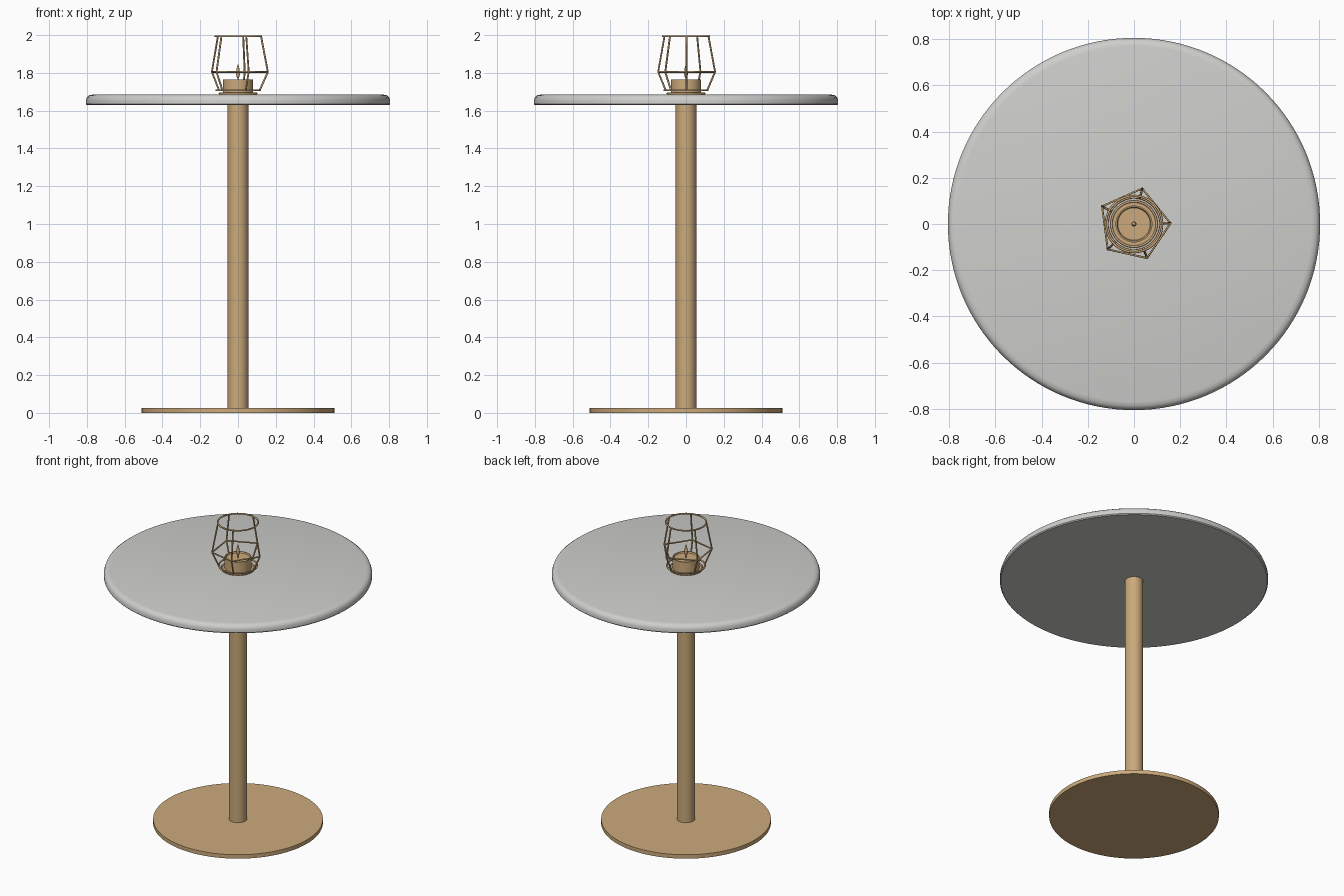
import bpy
from math import cos, sin, radians, pi

if "Cube" in bpy.data.objects:
    bpy.data.objects.remove(bpy.data.objects["Cube"], do_unlink=True)


def material(name, colour):
    m = bpy.data.materials.new(name)
    m.use_nodes = True
    m.diffuse_color = colour
    m.node_tree.nodes["Principled BSDF"].inputs["Base Color"].default_value = colour
    return m


TAN = material("tan brass", (0.60, 0.40, 0.20, 1))
GREY = material("pale grey", (0.62, 0.62, 0.60, 1))


def lathe(name, profile, mat, steps=64):
    """Revolve (radius, height) points about z; the ends lie on the axis."""
    verts, faces, rings = [], [], []
    for r, z in profile:
        start, count = len(verts), steps if r else 1
        rings.append([start + i % count for i in range(steps)])
        verts += [(r * cos(2 * pi * i / steps), r * sin(2 * pi * i / steps), z)
                  for i in range(count)]
    for low, high in zip(rings, rings[1:]):
        for i in range(steps):
            j = (i + 1) % steps
            quad = [low[i], low[j], high[j], high[i]]
            faces.append(list(dict.fromkeys(quad)))
    mesh = bpy.data.meshes.new(name)
    mesh.from_pydata(verts, [], faces)
    mesh.materials.append(mat)
    obj = bpy.data.objects.new(name, mesh)
    bpy.context.collection.objects.link(obj)
    bpy.ops.object.select_all(action="DESELECT")
    obj.select_set(True)
    bpy.context.view_layer.objects.active = obj
    bpy.ops.object.shade_smooth_by_angle(angle=radians(35))
    return obj


def wire(name, points, closed=False, radius=0.005):
    curve = bpy.data.curves.new(name, "CURVE")
    curve.dimensions = "3D"
    curve.bevel_depth = radius
    curve.bevel_resolution = 2
    curve.use_fill_caps = True
    spline = curve.splines.new("POLY")
    spline.points.add(len(points) - 1)
    for p, co in zip(spline.points, points):
        p.co = (*co, 1)
    spline.use_cyclic_u = closed
    curve.materials.append(TAN)
    obj = bpy.data.objects.new(name, curve)
    bpy.context.collection.objects.link(obj)


def polar(radius, degrees, z):
    return radius * cos(radians(degrees)), radius * sin(radians(degrees)), z


# Table
lathe("base_plate", [(0, 0), (0.51, 0), (0.51, 0.026), (0, 0.026)], TAN, 96)
lathe("column", [(0, 0.02), (0.055, 0.02), (0.055, 1.64), (0, 1.64)], TAN, 32)
lathe("table_top", [(0, 1.63), (0.8, 1.63), (0.806, 1.636), (0.806, 1.655),
                    (0.80, 1.672), (0.788, 1.681), (0.77, 1.685), (0, 1.685)], GREY, 128)

# Candle
lathe("candle", [(0, 1.69), (0.08, 1.69), (0.08, 1.765), (0.074, 1.765),
                 (0.07, 1.757), (0, 1.757)], TAN, 48)
lathe("wick", [(0, 1.755), (0.003, 1.755), (0.003, 1.785), (0, 1.785)], TAN, 8)
lathe("flame", [(0, 1.768), (0.007, 1.778), (0.011, 1.795), (0.007, 1.825),
                (0, 1.85)], TAN, 16)

# Lantern frame
lathe("lantern_foot", [(0, 1.684), (0.1, 1.684), (0.1, 1.692), (0, 1.692)], TAN, 48)
corners = (1, 77, 151, 224, 291)
for name, radius, z in (("lantern_top_ring", 0.122, 1.994),
                        ("lantern_bottom_ring", 0.115, 1.708),
                        ("lantern_foot_ring", 0.098, 1.692)):
    wire(name, [polar(radius, a, z) for a in range(0, 360, 8)], True)
wire("lantern_middle_ring", [polar(0.158, a, 1.805) for a in corners], True)
for i, a in enumerate(corners):
    wire(f"lantern_strut_{i + 1}",
         [polar(0.122, a, 1.994), polar(0.158, a, 1.805), polar(0.115, a, 1.708)])
